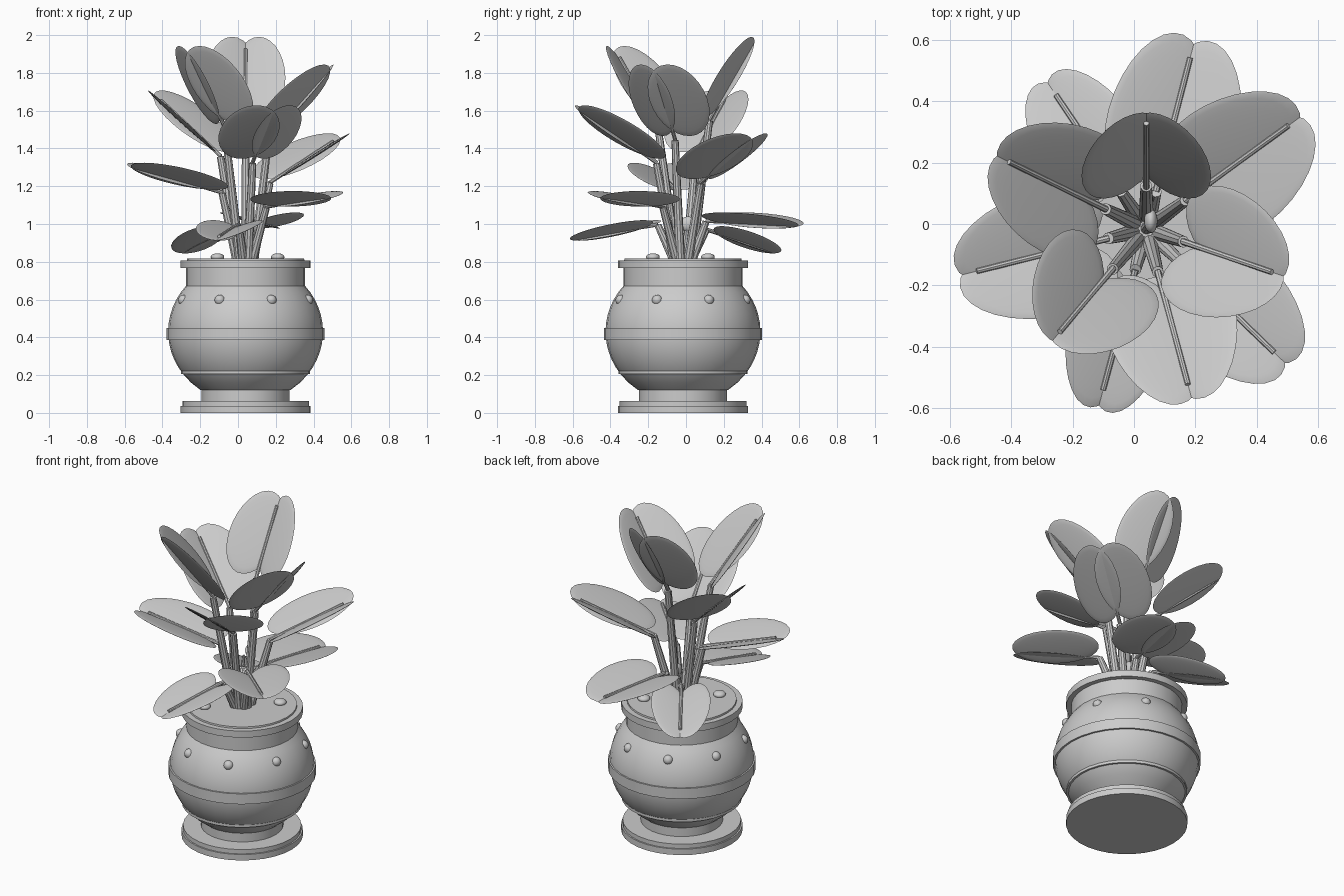
import bpy, bmesh
from math import sin, cos, pi, radians, sqrt
from mathutils import Vector, Matrix

if "Cube" in bpy.data.objects:
    bpy.data.objects.remove(bpy.data.objects["Cube"])

CX, CY = 0.04, -0.016
CENTER = Vector((CX, CY, 0))


def finish(name, bm):
    bmesh.ops.recalc_face_normals(bm, faces=bm.faces)
    me = bpy.data.meshes.new(name)
    bm.to_mesh(me)
    bm.free()
    ob = bpy.data.objects.new(name, me)
    bpy.context.collection.objects.link(ob)
    bpy.ops.object.select_all(action='DESELECT')
    ob.select_set(True)
    bpy.context.view_layer.objects.active = ob
    bpy.ops.object.shade_smooth_by_angle(angle=radians(35))
    return ob


def lathe(name, profile, n=32):
    """Closed solid of revolution around the pot axis; profile is (r, z) bottom to top."""
    bm = bmesh.new()
    rings = [[bm.verts.new((CX + r * cos(2 * pi * i / n), CY + r * sin(2 * pi * i / n), z))
              for i in range(n)] for r, z in profile]
    for a, b in zip(rings, rings[1:]):
        for i in range(n):
            j = (i + 1) % n
            bm.faces.new((a[i], a[j], b[j], b[i]))
    bm.faces.new(rings[0][::-1])
    bm.faces.new(rings[-1])
    return finish(name, bm)


def add_rod(bm, a, b, r1, r2, n=10):
    d = b - a
    m = Matrix.Translation((a + b) / 2) @ d.to_track_quat('Z', 'Y').to_matrix().to_4x4()
    bmesh.ops.create_cone(bm, cap_ends=True, segments=n, radius1=r1, radius2=r2,
                          depth=d.length, matrix=m)


def add_ball(bm, m, scale, u=16, v=10):
    bmesh.ops.create_uvsphere(bm, u_segments=u, v_segments=v, radius=1,
                              matrix=m @ Matrix.Diagonal((*scale, 1)))


# Pot: stepped foot, bulbous body, bands, neck and rim
lathe("base_plate", [(0.344, 0), (0.344, 0.037)])
lathe("base_step", [(0.335, 0.037), (0.335, 0.064)])
lathe("foot", [(0.233, 0.06), (0.233, 0.13)])
body = []
for k in range(15):
    z = 0.12 + k * 0.56 / 14
    body.append((0.41 * sqrt(1 - ((z - 0.43) / 0.38) ** 2), z))
lathe("pot_body", body)
lathe("lower_band", [(0.342, 0.205), (0.342, 0.232)])
lathe("middle_band", [(0.418, 0.385), (0.418, 0.45)])
lathe("neck", [(0.315, 0.668), (0.315, 0.77)])
lathe("rim", [(0.344, 0.767), (0.344, 0.808)])
lathe("soil", [(0.312, 0.80), (0.31, 0.818)])

# Studs around the shoulder
bm = bmesh.new()
for i in range(8):
    a = radians(22.5 + 45 * i)
    add_ball(bm, Matrix.Translation((CX + 0.356 * cos(a), CY + 0.356 * sin(a), 0.597)), (0.028,) * 3)
finish("studs", bm)

# Pebbles on the soil
bm = bmesh.new()
for x, y in [(0.21, 0.116), (-0.109, -0.175)]:
    add_ball(bm, Matrix.Translation((x, y, 0.825)), (0.036, 0.036, 0.02))
finish("pebbles", bm)

# Leaves: azimuth, tip radius, tip height, elevation, length, width factor
LEAVES = [
    (90, 0.39, 1.98, 60, 0.50, 1.0),
    (230, 0.49, 1.93, 53, 0.53, 1.0),
    (341, 0.49, 1.83, 47, 0.53, 1.0),
    (154, 0.56, 1.69, 39, 0.53, 1.0),
    (285, 0.59, 1.61, 33, 0.53, 1.0),
    (36, 0.64, 1.46, 27, 0.54, 1.0),
    (194, 0.64, 1.30, 15, 0.53, 0.95),
    (316, 0.65, 1.14, 6, 0.50, 0.9),
    (75.6, 0.645, 0.985, -3, 0.52, 0.98),
    (255, 0.61, 0.91, -10, 0.48, 0.75),
    (124, 0.59, 0.84, -16, 0.46, 0.75),
]
for i, (az, tr, tz, el, L, wf) in enumerate(LEAVES, 1):
    a, e = radians(az), radians(el)
    out = Vector((cos(a), sin(a), 0))
    d = out * cos(e) + Vector((0, 0, sin(e)))
    w = Vector((-sin(a), cos(a), 0))
    nrm = d.cross(w)
    basis = Matrix((d, w, nrm)).transposed().to_4x4()
    base = CENTER + out * tr + Vector((0, 0, tz)) - d * L
    fold = radians(23 - 0.9 * i)

    # two folded blades that converge at the tip
    bm = bmesh.new()
    for s in (1, -1):
        m = (Matrix.Translation(base + d * L / 2) @ basis @ Matrix.Rotation(s * fold, 4, 'X')
             @ Matrix.Translation((0, s * 0.08 * wf, 0)) @ Matrix.Rotation(-s * radians(8), 4, 'Z'))
        add_ball(bm, m, (L / 2, 0.145 * wf, 0.009), 28, 12)
    finish(f"leaf_{i}", bm)

    # midrib, stem and joint
    bm = bmesh.new()
    add_rod(bm, base + nrm * 0.004, base + d * (L - 0.07) + nrm * 0.012, 0.011, 0.009, 8)
    finish(f"midrib_{i}", bm)
    bm = bmesh.new()
    add_rod(bm, CENTER + out * 0.045 + Vector((0, 0, 0.80)), base, 0.026, 0.019)
    finish(f"stem_{i}", bm)

# Central shoot with a bud
bm = bmesh.new()
tip = Vector((0.055, 0.01, 1.0))
add_rod(bm, CENTER + Vector((0, 0, 0.8)), tip, 0.02, 0.014)
add_ball(bm, Matrix.Translation(tip), (0.022, 0.04, 0.04))
finish("bud", bm)
